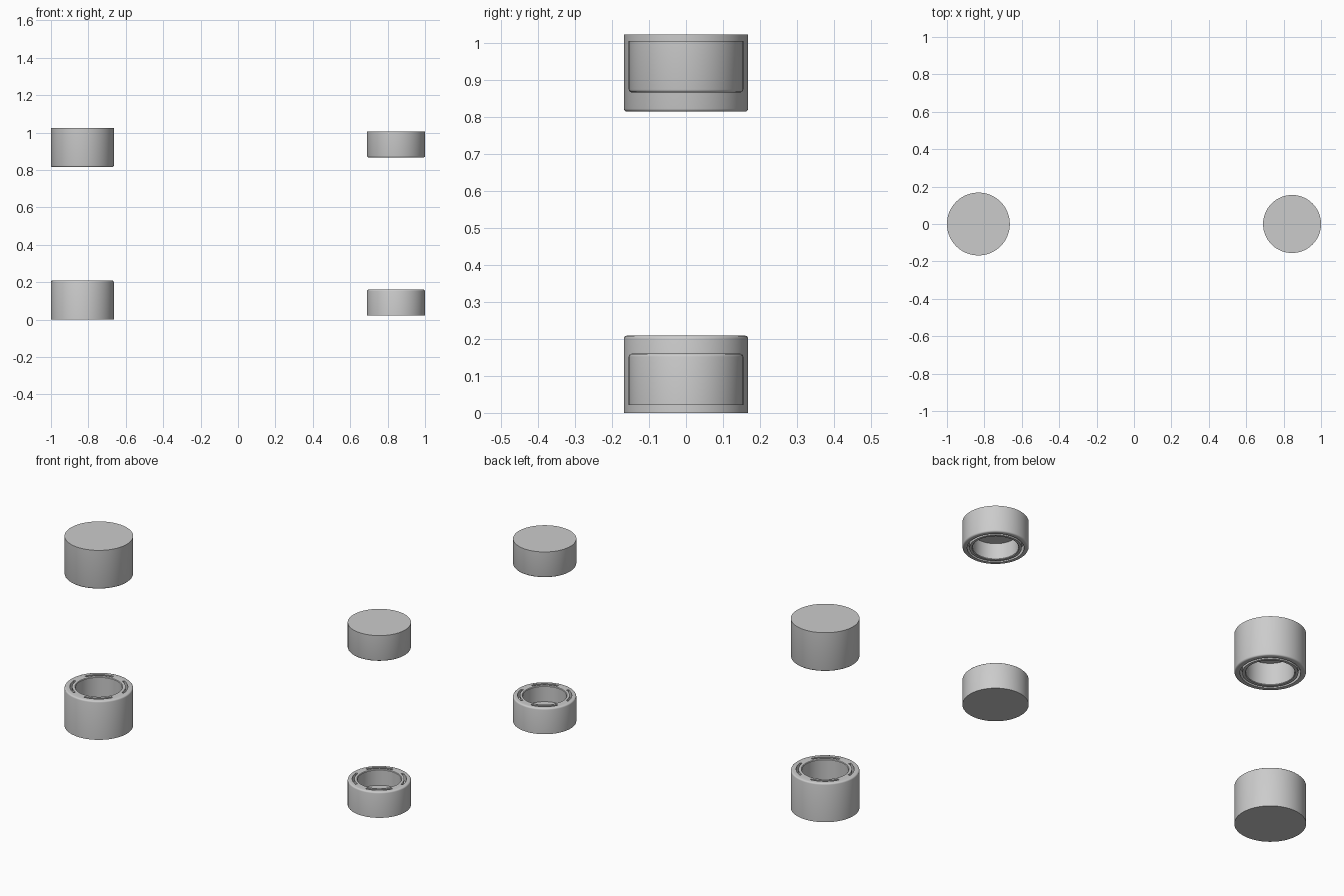
import bpy, bmesh
from math import sin, cos, pi, radians

if "Cube" in bpy.data.objects:
    bpy.data.objects.remove(bpy.data.objects["Cube"])

SEGS = 96


def cup(name, x, base, radius, height, hole, depth, g_in, g_out, g_depth,
        flipped=False, slotted=True):
    """Round cup with a bevelled rim; the rim carries arc slots or a full groove."""
    bm = bmesh.new()
    b = 0.008
    # outside: floor, wall, rounded edge, rim
    outer = [(0, 0), (radius, 0), (radius, height - b)]
    for k in (1, 2, 3):
        a = k * pi / 6
        outer.append((radius - b + b * cos(a), height - b + b * sin(a)))
    outer.append((g_out, height))
    groove = [(g_out, height - g_depth), (g_in, height - g_depth)]
    # inside: rim, wall, cavity floor
    inner = [(g_in, height), (hole + 0.003, height), (hole, height - 0.003),
             (hole, height - depth), (0, height - depth)]

    def point(p, i):
        a = 2 * pi * i / SEGS + radians(34)
        z = height - p[1] if flipped else p[1]
        return bm.verts.new((p[0] * cos(a), p[0] * sin(a), z))

    def in_slot(i):
        return not slotted or (i + 8) % 24 < 16

    for i in range(SEGS):
        prof = outer + (groove if in_slot(i) else []) + inner
        for p, q in zip(prof, prof[1:]):
            corners = [(p, i), (p, i + 1), (q, i + 1), (q, i)]
            if p[0] == 0:
                corners.pop(1)
            if q[0] == 0:
                corners.pop(2)
            bm.faces.new([point(c, j) for c, j in corners])
        # slot end walls
        if in_slot(i) != in_slot(i - 1):
            ends = [outer[-1], groove[0], groove[1], inner[0]]
            bm.faces.new([point(c, i) for c in ends])

    bmesh.ops.remove_doubles(bm, verts=bm.verts[:], dist=1e-5)
    bmesh.ops.recalc_face_normals(bm, faces=bm.faces[:])
    mesh = bpy.data.meshes.new(name)
    bm.to_mesh(mesh)
    bm.free()
    ob = bpy.data.objects.new(name, mesh)
    bpy.context.collection.objects.link(ob)
    ob.location = (x, 0, base)
    bpy.ops.object.select_all(action='DESELECT')
    ob.select_set(True)
    bpy.context.view_layer.objects.active = ob
    bpy.ops.object.shade_smooth_by_angle(angle=radians(35))


# large pair (left) and small pair (right): slotted base below, grooved lid above
large = (0.168, 0.209, 0.114, 0.117, 0.131, 0.142, 0.04)
small = (0.155, 0.139, 0.107, 0.085, 0.122, 0.133, 0.035)
cup("large_base", -0.832, 0.0, *large)
cup("large_lid", -0.832, 0.815, *large, flipped=True, slotted=False)
cup("small_base", 0.845, 0.021, *small)
cup("small_lid", 0.845, 0.867, *small, flipped=True, slotted=False)
